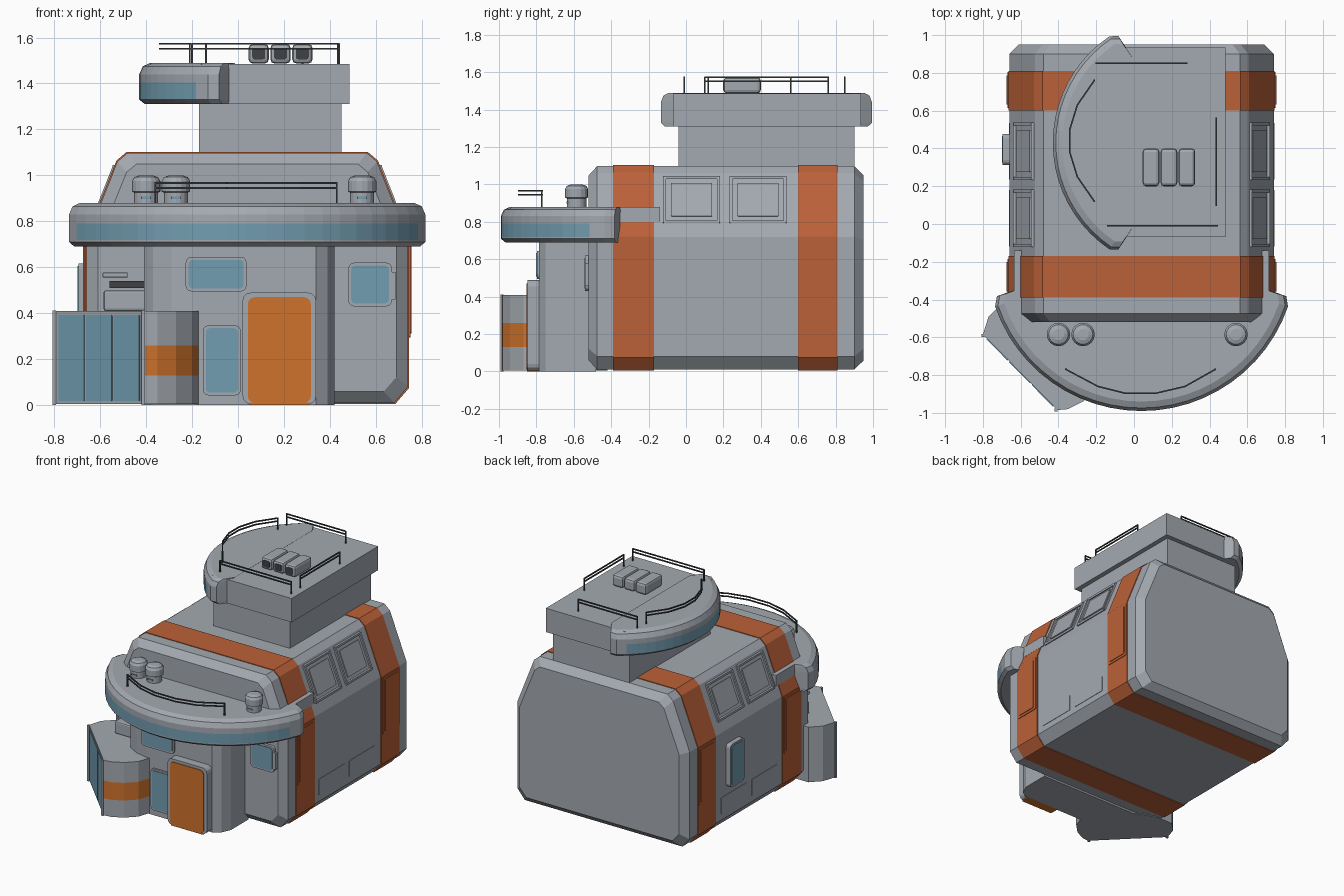
import bpy, bmesh, math
from mathutils import Vector as V, Matrix as M

if "Cube" in bpy.data.objects:
    bpy.data.objects.remove(bpy.data.objects["Cube"])

def mat(name, c):
    m = bpy.data.materials.new(name)
    m.diffuse_color = (*c, 1)
    m.use_nodes = True
    m.node_tree.nodes["Principled BSDF"].inputs["Base Color"].default_value = m.diffuse_color
    return m

GREY = mat("wall_grey", (0.37, 0.40, 0.44))
ORANGE = mat("door_orange", (0.62, 0.17, 0.025))
RUST = mat("stripe_rust", (0.50, 0.12, 0.04))
BLUE = mat("glass_blue", (0.17, 0.34, 0.44))
DARK = mat("rail_dark", (0.05, 0.053, 0.06))
CX = 0.04  # symmetry axis of the main hull

def finish(name, bm, *mats):
    bmesh.ops.recalc_face_normals(bm, faces=bm.faces)
    me = bpy.data.meshes.new(name)
    bm.to_mesh(me)
    bm.free()
    for m in mats:
        me.materials.append(m)
    ob = bpy.data.objects.new(name, me)
    bpy.context.collection.objects.link(ob)
    return ob

def loft(name, rings, mats, rule=None):
    """Skin closed rings and cap both ends; rule(layer, segment) gives the material."""
    bm = bmesh.new()
    vs = [[bm.verts.new(p) for p in r] for r in rings]
    n = len(vs[0])
    for i in range(len(vs) - 1):
        for j in range(n):
            k = (j + 1) % n
            f = bm.faces.new((vs[i][j], vs[i][k], vs[i + 1][k], vs[i + 1][j]))
            f.material_index = rule(i, j) if rule else 0
    bm.faces.new(vs[0])
    bm.faces.new(vs[-1])
    return finish(name, bm, *mats)

def box(name, x0, x1, y0, y1, z0, z1, m=GREY, bevel=0.0):
    bm = bmesh.new()
    bmesh.ops.create_cube(bm, size=1, matrix=M.Translation(((x0+x1)/2, (y0+y1)/2, (z0+z1)/2))
                          @ M.Diagonal((x1-x0, y1-y0, z1-z0, 1)))
    if bevel:
        bmesh.ops.bevel(bm, geom=bm.edges[:], offset=bevel, segments=2, affect='EDGES', profile=0.5)
    return finish(name, bm, m)

def plate(name, c, u, n, w, h, d, m, r=0.015):
    """Rounded plate centred on c, width along u, standing out by d along n."""
    u, n, c = V(u).normalized(), V(n).normalized(), V(c)
    v = n.cross(u)
    pts = []
    for sx, sy, a0 in ((1, 1, 0), (-1, 1, 90), (-1, -1, 180), (1, -1, 270)):
        for k in range(4):
            a = math.radians(a0 + 30*k)
            pts.append(c + u*(sx*(w/2-r) + r*math.cos(a)) + v*(sy*(h/2-r) + r*math.sin(a)))
    return loft(name, [[p - n*0.01 for p in pts], [p + n*d for p in pts]], [m])

def window(name, c, u, n, w, h, d=0.012, m=BLUE):
    plate(name + "_frame", c, u, n, w + 0.025, h + 0.025, d, GREY, 0.025)
    plate(name + "_pane", c, u, n, w, h, d + 0.004, m, 0.018)

def beams(name, segs, t, m):
    bm = bmesh.new()
    for p, q in segs:
        p, q = V(p), V(q)
        bmesh.ops.create_cube(bm, size=1, matrix=M.Translation((p+q)/2)
            @ (q-p).to_track_quat('Z', 'Y').to_matrix().to_4x4() @ M.Diagonal((t, t, (q-p).length + t*0.5, 1)))
    return finish(name, bm, m)

def rail(name, pts, z0, z1):
    segs = [((*p, z), (*q, z)) for z in (z1, z1-0.022) for p, q in zip(pts, pts[1:])]
    segs += [((*p, z0-0.01), (*p, z1)) for p in (pts[0], pts[-1])]
    beams(name, segs, 0.008, DARK)

# main hull and the two raised stripes that wrap round it
half = [(0.64, 0.01), (0.70, 0.08), (0.70, 0.72), (0.565, 1.06), (0.52, 1.098)]
prof = half + [(-x, z) for x, z in reversed(half)]

def hull_ring(y, d):
    return [(CX + x*(1 - d/0.7), y, 0.555 + (z-0.555)*(1 - d/0.55)) for x, z in prof]

loft("main_hull", [hull_ring(-0.52, 0.05), hull_ring(-0.475, 0), hull_ring(0.90, 0), hull_ring(0.95, 0.05)], [GREY])
for i, (a, b) in enumerate(((-0.39, -0.17), (0.60, 0.81))):
    loft(f"hull_stripe_{i}", [hull_ring(a, -0.005), hull_ring(b, -0.005)], [RUST])

# details on both long sides
for s in (-1, 1):
    sx = CX + s*0.70
    for i, y in enumerate((-0.28, 0.71)):
        plate(f"side_hatch_{i}", (sx, y, 0.505), (0, s, 0), (s, 0, 0), 0.19, 0.42, 0.010, RUST, 0.008)
        plate(f"side_hatch_inner_{i}", (sx, y, 0.505), (0, s, 0), (s, 0, 0), 0.155, 0.385, 0.015, RUST, 0.008)
    for i, y in enumerate((0.03, 0.385)):
        plate(f"service_panel_{i}", (sx, y, 0.185), (0, s, 0), (s, 0, 0), 0.30, 0.12, 0.003, GREY, 0.004)
        # frames on the sloping roof sides
        lo, hi = V((CX + s*0.672, 0, 0.80)), V((CX + s*0.578, 0, 1.038))
        ya, yb = V((0, y-0.145, 0)), V((0, y+0.145, 0))
        beams(f"roof_panel_frame_{i}", [(lo+ya, lo+yb), (hi+ya, hi+yb), (lo+ya, hi+ya), (lo+yb, hi+yb)], 0.016, GREY)
        mid = (lo + hi)/2 + V((0, y, 0))
        plate(f"roof_panel_{i}", mid, (0, s, 0), (s*0.34, 0, 0.135), 0.22, 0.19, 0.004, GREY, 0.004)
    # arms carrying the balcony
    box("balcony_arm", CX + s*0.655 - 0.02, CX + s*0.655 + 0.02, -0.42, -0.14, 0.80, 0.88)
window("left_side_window", (CX-0.70, 0.395, 0.46), (0, -1, 0), (-1, 0, 0), 0.14, 0.29, 0.035)

# front entrance bay
bay = [(-0.41, -0.48), (-0.41, -0.66), (-0.37, -0.72), (-0.29, -0.765), (-0.2, -0.785),
       (0.34, -0.785), (0.39, -0.75), (0.42, -0.68), (0.42, -0.48)]
loft("entrance_bay", [[(x, y, z) for x, y in bay] for z in (0.0, 0.70)], [GREY])
F, U = (0, -1, 0), (1, 0, 0)
plate("door_frame", (0.18, -0.785, 0.247), U, F, 0.32, 0.485, 0.062, GREY, 0.035)
plate("front_door", (0.18, -0.785, 0.24), U, F, 0.275, 0.46, 0.068, ORANGE, 0.03)
box("door_sill", 0.05, 0.31, -0.85, -0.78, 0.0, 0.012, ORANGE)
window("lower_front_window", (-0.07, -0.785, 0.195), U, F, 0.14, 0.28)
window("upper_front_window", (-0.095, -0.785, 0.57), U, F, 0.24, 0.125)
window("right_front_window", (0.575, -0.52, 0.525), U, F, 0.165, 0.165, 0.02)
box("window_latch", 0.655, 0.685, -0.54, -0.51, 0.46, 0.58)
# ledge and wall unit on the left of the bay
box("wall_unit", -0.585, -0.40, -0.60, -0.50, 0.41, 0.50, GREY, 0.01)
box("wall_ledge", -0.59, -0.48, -0.60, -0.50, 0.555, 0.578, GREY, 0.006)
box("wall_pipe", -0.56, -0.40, -0.55, -0.51, 0.51, 0.54, DARK)

# glazed corner booth
plan = [(-0.80, -0.585), (-0.405, -0.985), (-0.35, -0.98), (-0.27, -0.94), (-0.20, -0.87), (-0.17, -0.78),
        (-0.18, -0.70), (-0.40, -0.48), (-0.56, -0.42), (-0.70, -0.42), (-0.77, -0.49)]
loft("corner_booth", [[(x, y, z) for x, y in plan] for z in (0.005, 0.13, 0.26, 0.41)], [GREY, ORANGE],
     lambda i, j: int(i == 1 and 1 <= j <= 5))
D, E = V((-0.712, -0.702, 0)), V((0.702, -0.712, 0))
for k in (-1, 0, 1):
    plate(f"booth_pane_{k+1}", V((-0.603, -0.785, 0.205)) + E*k*0.171, E, D, 0.158, 0.375, 0.004, BLUE, 0.004)
for k in (-1, 1):
    p = V((-0.603, -0.785, 0.005)) + E*k*0.276 + D*0.004
    beams("booth_corner_post", [(p, p + V((0, 0, 0.402)))], 0.016, GREY)

def crescent(name, c, r, mid, span, n, z0, z1, b0, b1):
    """Curved deck with rounded rim and a window band between heights b0 and b1."""
    polar = [(0.11, -span-4), (0.025, -span-3.5)]
    polar += [(0, -span + 2*span*k/n) for k in range(n+1)]
    polar += [(0.025, span+3.5), (0.11, span+4)]
    layers = [(z0, 0.025), (z0+0.02, 0), (b0, 0), (b1, 0), (z1-0.05, 0), (z1-0.015, 0.016), (z1, 0.05)]
    rings = [[(c[0] + (r-q-d)*math.cos(math.radians(mid+a)), c[1] + (r-q-d)*math.sin(math.radians(mid+a)), z)
              for q, a in polar] for z, d in layers]
    loft(name, rings, [GREY, BLUE], lambda i, j: int(i == 2 and 3 <= j < n+1))

# front balcony and upper lookout
crescent("front_balcony", (CX, -0.17), 0.82, 270, 71, 24, 0.69, 0.88, 0.718, 0.79)
crescent("lookout_deck", (0.25, 0.43), 0.68, 180, 56, 20, 1.31, 1.49, 1.333, 1.405)
box("roof_neck", -0.17, 0.45, -0.04, 0.90, 1.08, 1.32)
box("lookout_room", -0.16, 0.485, -0.07, 0.935, 1.31, 1.485)

# railings
rail("balcony_rail", [(-0.36, -0.77), (-0.19, -0.86), (-0.05, -0.895), (0.12, -0.895), (0.27, -0.86), (0.43, -0.77)], 0.88, 0.967)
rail("roof_rail_back", [(-0.20, 0.85), (0.28, 0.85)], 1.485, 1.573)
rail("roof_rail_front", [(-0.14, -0.01), (0.44, -0.01)], 1.485, 1.573)
rail("roof_rail_right", [(0.435, 0.10), (0.435, 0.56)], 1.485, 1.573)
rail("roof_rail_curved", [(-0.21, 0.76), (-0.30, 0.63), (-0.34, 0.50), (-0.34, 0.38), (-0.30, 0.25), (-0.21, 0.12)], 1.485, 1.573)

# rooftop air units
for i in range(3):
    x = 0.09 + i*0.095
    box(f"air_unit_{i}", x-0.044, x+0.044, 0.20, 0.40, 1.487, 1.572, GREY, 0.018)
    plate(f"air_unit_mouth_{i}", (x, 0.20, 1.53), U, F, 0.056, 0.05, 0.002, DARK, 0.01)

# balcony vent drums
for i, x in enumerate((-0.40, -0.27, 0.54)):
    rings = [[(x + r*math.cos(k*math.pi/8), -0.585 + r*math.sin(k*math.pi/8), z) for k in range(16)]
             for r, z in ((0.052, 0.87), (0.052, 0.925), (0.062, 0.93), (0.062, 0.975), (0.052, 0.992), (0.03, 1.0))]
    loft(f"vent_drum_{i}", rings, [GREY])
    box(f"vent_label_{i}", x-0.022, x+0.022, -0.640, -0.60, 0.898, 0.908, BLUE)
